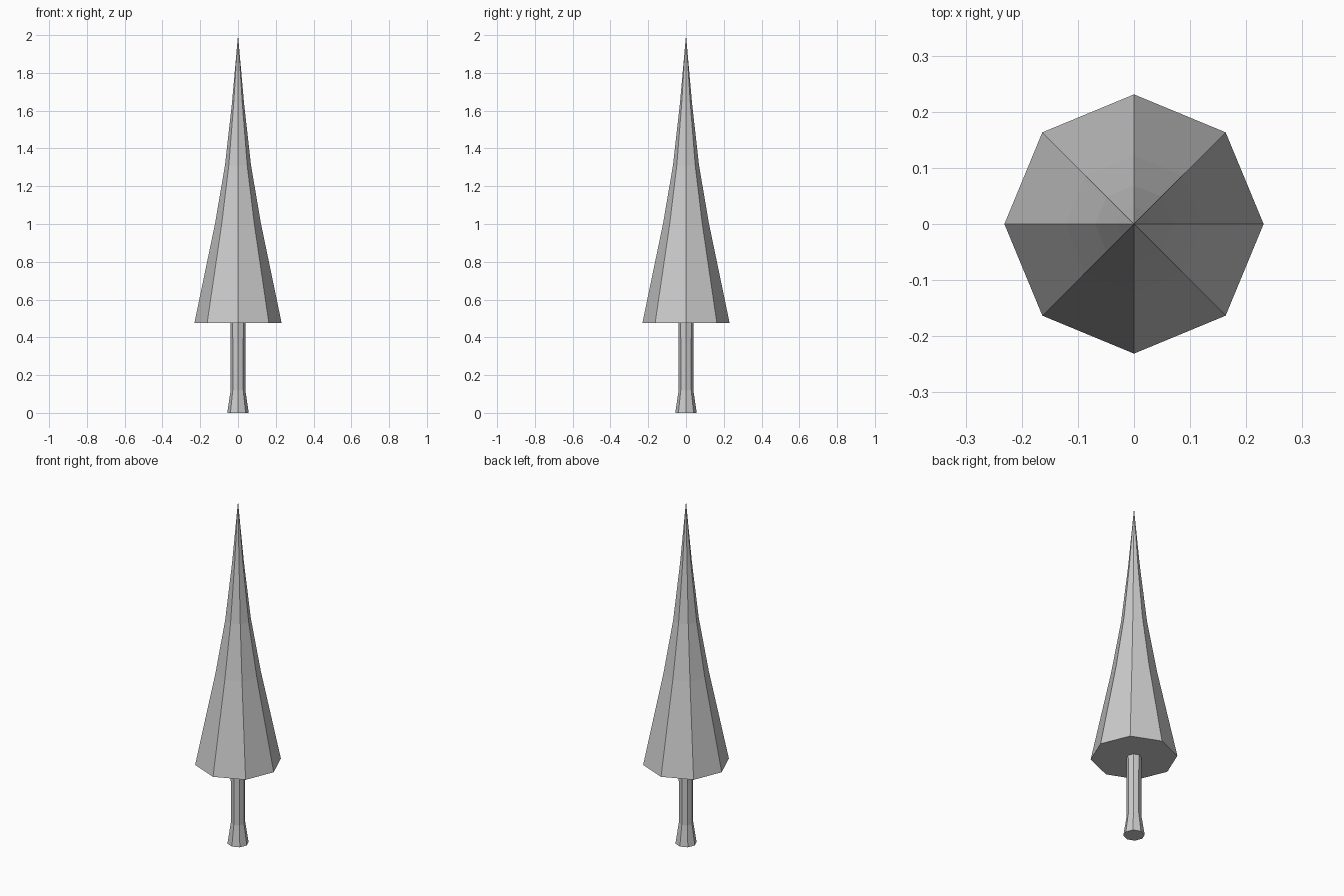
import bpy, bmesh
from math import cos, sin, pi

if "Cube" in bpy.data.objects:
    bpy.data.objects.remove(bpy.data.objects["Cube"])

SIDES = 8

def lathe(name, profile, tip=None):
    """Flat-faced octagonal solid from (radius, z) rings, optionally ending in a point."""
    bm = bmesh.new()
    rings = [[bm.verts.new((r * cos(2 * pi * i / SIDES), r * sin(2 * pi * i / SIDES), z))
              for i in range(SIDES)] for r, z in profile]
    bm.faces.new(rings[0][::-1])
    for a, b in zip(rings, rings[1:]):
        for i in range(SIDES):
            j = (i + 1) % SIDES
            bm.faces.new((a[i], a[j], b[j], b[i]))
    if tip is None:
        bm.faces.new(rings[-1])
    else:
        apex = bm.verts.new((0, 0, tip))
        for i in range(SIDES):
            bm.faces.new((rings[-1][i], rings[-1][(i + 1) % SIDES], apex))
    bmesh.ops.recalc_face_normals(bm, faces=bm.faces)
    mesh = bpy.data.meshes.new(name)
    bm.to_mesh(mesh)
    bm.free()
    obj = bpy.data.objects.new(name, mesh)
    bpy.context.collection.objects.link(obj)
    return obj

# Trunk with flared foot
lathe("trunk", [(0.057, 0), (0.039, 0.12), (0.039, 0.36), (0.04, 0.48)])

# Slender foliage cone with concave sides
lathe("foliage", [(0.231, 0.475), (0.122, 1.0), (0.069, 1.31), (0.032, 1.64)], tip=2.0)
